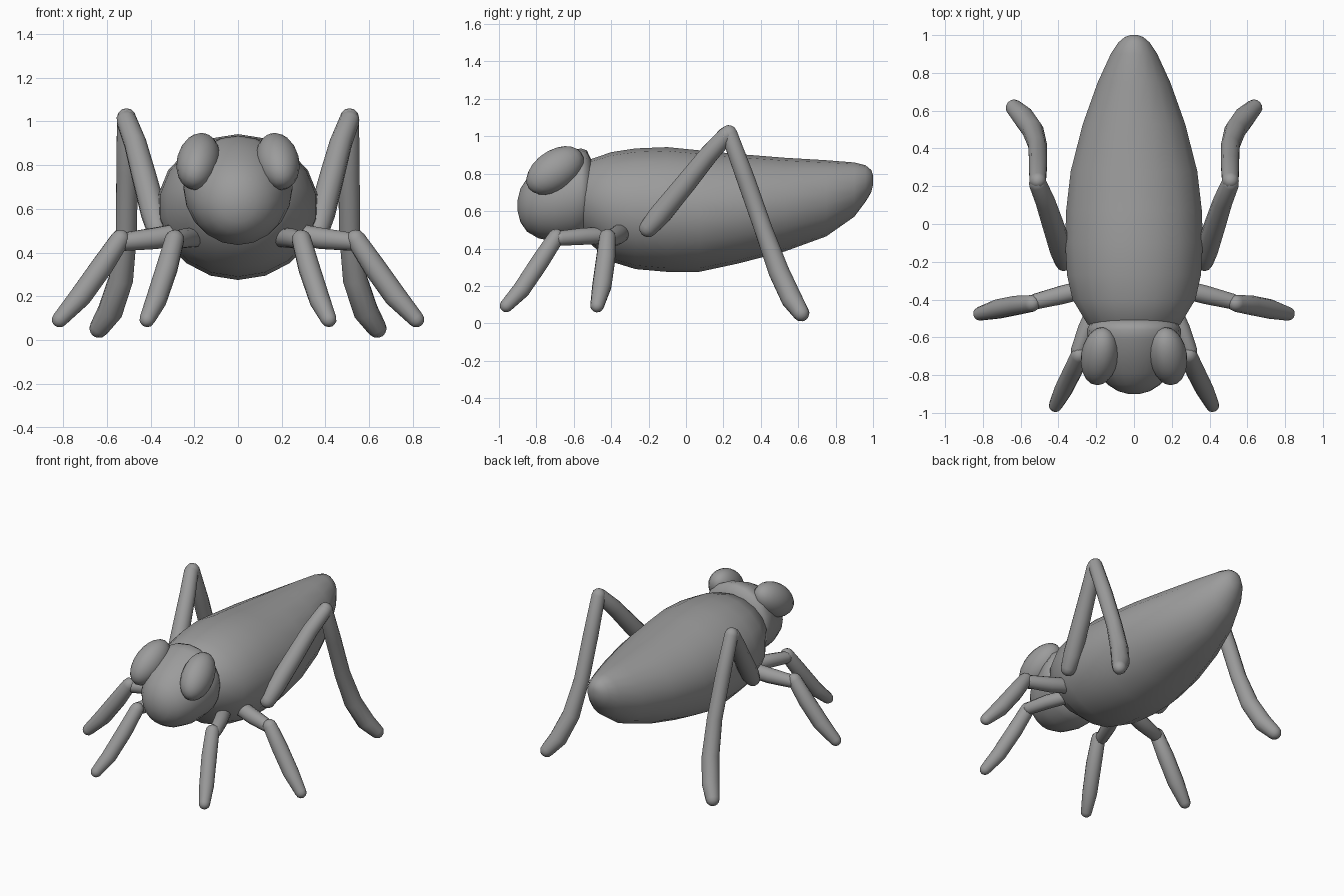
import bpy, bmesh, math
from mathutils import Vector, Matrix

if "Cube" in bpy.data.objects:
    bpy.data.objects.remove(bpy.data.objects["Cube"])

grey = bpy.data.materials.new("plain grey")
grey.diffuse_color = (0.33, 0.33, 0.33, 1)
grey.use_nodes = True
grey.node_tree.nodes["Principled BSDF"].inputs["Base Color"].default_value = grey.diffuse_color


def finish(name, bm):
    bmesh.ops.recalc_face_normals(bm, faces=bm.faces)
    me = bpy.data.meshes.new(name)
    bm.to_mesh(me)
    bm.free()
    me.materials.append(grey)
    me.shade_smooth()
    ob = bpy.data.objects.new(name, me)
    bpy.context.collection.objects.link(ob)
    return ob


def skin(name, rings):
    """Join equal rings of points into a closed surface."""
    bm = bmesh.new()
    rows = [[bm.verts.new(p) for p in ring] for ring in rings]
    n = len(rows[0])
    for a, b in zip(rows, rows[1:]):
        for i in range(n):
            j = (i + 1) % n
            bm.faces.new((a[i], a[j], b[j], b[i]))
    bm.faces.new(rows[0])
    bm.faces.new(rows[-1])
    return finish(name, bm)


def hull(name, stations, sides):
    """Elliptical sections along y: (y, top, bottom, half width)."""
    rings = []
    for y, top, bot, w in stations:
        mid, h = (top + bot) / 2, (top - bot) / 2
        angles = [2 * math.pi * i / sides for i in range(sides)]
        rings.append([(w * math.sin(a), y, mid + h * math.cos(a)) for a in angles])
    return skin(name, rings)


def limb(name, path, sides=12):
    """Round tapering limb with domed ends: (x, y, z, radius)."""
    pts = [Vector(p[:3]) for p in path]
    rad = [p[3] for p in path]
    d0 = (pts[0] - pts[1]).normalized()
    d1 = (pts[-1] - pts[-2]).normalized()
    dome = [(math.sin(t), math.cos(t)) for t in (0.5, 1.0, 1.4)]
    start = [(pts[0] + d0 * rad[0] * s, rad[0] * c) for s, c in reversed(dome)]
    end = [(pts[-1] + d1 * rad[-1] * s, rad[-1] * c) for s, c in dome]
    line = start + list(zip(pts, rad)) + end
    rings = []
    for k, (p, r) in enumerate(line):
        t = line[min(k + 1, len(line) - 1)][0] - line[max(k - 1, 0)][0]
        u = t.cross(Vector((1, 0.3, 0))).normalized()
        v = t.normalized().cross(u)
        rings.append([p + r * (u * math.cos(a) + v * math.sin(a))
                      for a in (2 * math.pi * i / sides for i in range(sides))])
    return skin(name, rings)


# Long tapering body
hull("body", [
    (-0.58, 0.80, 0.52, 0.19), (-0.53, 0.87, 0.44, 0.25), (-0.40, 0.915, 0.33, 0.33),
    (-0.27, 0.935, 0.29, 0.36), (-0.10, 0.942, 0.275, 0.37), (0.07, 0.925, 0.275, 0.365),
    (0.28, 0.905, 0.32, 0.34), (0.53, 0.885, 0.385, 0.275), (0.75, 0.872, 0.465, 0.195),
    (0.90, 0.860, 0.57, 0.125), (0.96, 0.845, 0.65, 0.085), (0.99, 0.82, 0.70, 0.05),
    (1.00, 0.79, 0.74, 0.02)], 18)

# Rounded head
hull("head", [
    (-0.90, 0.66, 0.60, 0.03), (-0.885, 0.72, 0.54, 0.085), (-0.85, 0.775, 0.49, 0.14),
    (-0.79, 0.83, 0.455, 0.19), (-0.70, 0.885, 0.435, 0.225), (-0.61, 0.925, 0.44, 0.245),
    (-0.56, 0.935, 0.455, 0.25), (-0.53, 0.925, 0.48, 0.235), (-0.50, 0.86, 0.55, 0.18)], 20)

# Leg paths on the +x side, mirrored for the other side
legs = {
    "hind_thigh": [(0.37, -0.20, 0.51, 0.05), (0.385, -0.14, 0.58, 0.06),
                   (0.43, 0.0, 0.75, 0.057), (0.47, 0.12, 0.90, 0.052),
                   (0.51, 0.215, 1.005, 0.047)],
    "hind_shin": [(0.51, 0.23, 1.015, 0.045), (0.508, 0.32, 0.77, 0.05),
                  (0.51, 0.415, 0.50, 0.05), (0.535, 0.495, 0.28, 0.057),
                  (0.585, 0.565, 0.13, 0.058), (0.635, 0.615, 0.055, 0.045)],
    "middle_thigh": [(0.24, -0.34, 0.49, 0.05), (0.38, -0.375, 0.465, 0.05),
                     (0.52, -0.41, 0.45, 0.042)],
    "middle_shin": [(0.54, -0.42, 0.46, 0.045), (0.62, -0.43, 0.34, 0.052),
                    (0.72, -0.45, 0.20, 0.052), (0.815, -0.475, 0.095, 0.037)],
    "front_thigh": [(0.19, -0.42, 0.47, 0.045), (0.25, -0.55, 0.465, 0.045),
                    (0.295, -0.67, 0.455, 0.04)],
    "front_shin": [(0.29, -0.695, 0.46, 0.045), (0.325, -0.78, 0.33, 0.05),
                   (0.375, -0.88, 0.18, 0.048), (0.415, -0.96, 0.095, 0.036)],
}
for side, s in (("left", 1), ("right", -1)):
    for part, path in legs.items():
        limb(f"{part}_{side}", [(s * x, y, z, r) for x, y, z, r in path])
    # Bulging oval eye, raked back and leaning inward
    bm = bmesh.new()
    m = (Matrix.Translation((s * 0.182, -0.70, 0.817))
         @ Matrix.Rotation(math.radians(-14 * s), 4, "Y")
         @ Matrix.Rotation(math.radians(35), 4, "X")
         @ Matrix.Diagonal((0.098, 0.172, 0.108, 1)))
    bmesh.ops.create_uvsphere(bm, u_segments=20, v_segments=12, radius=1, matrix=m)
    finish(f"eye_{side}", bm)
